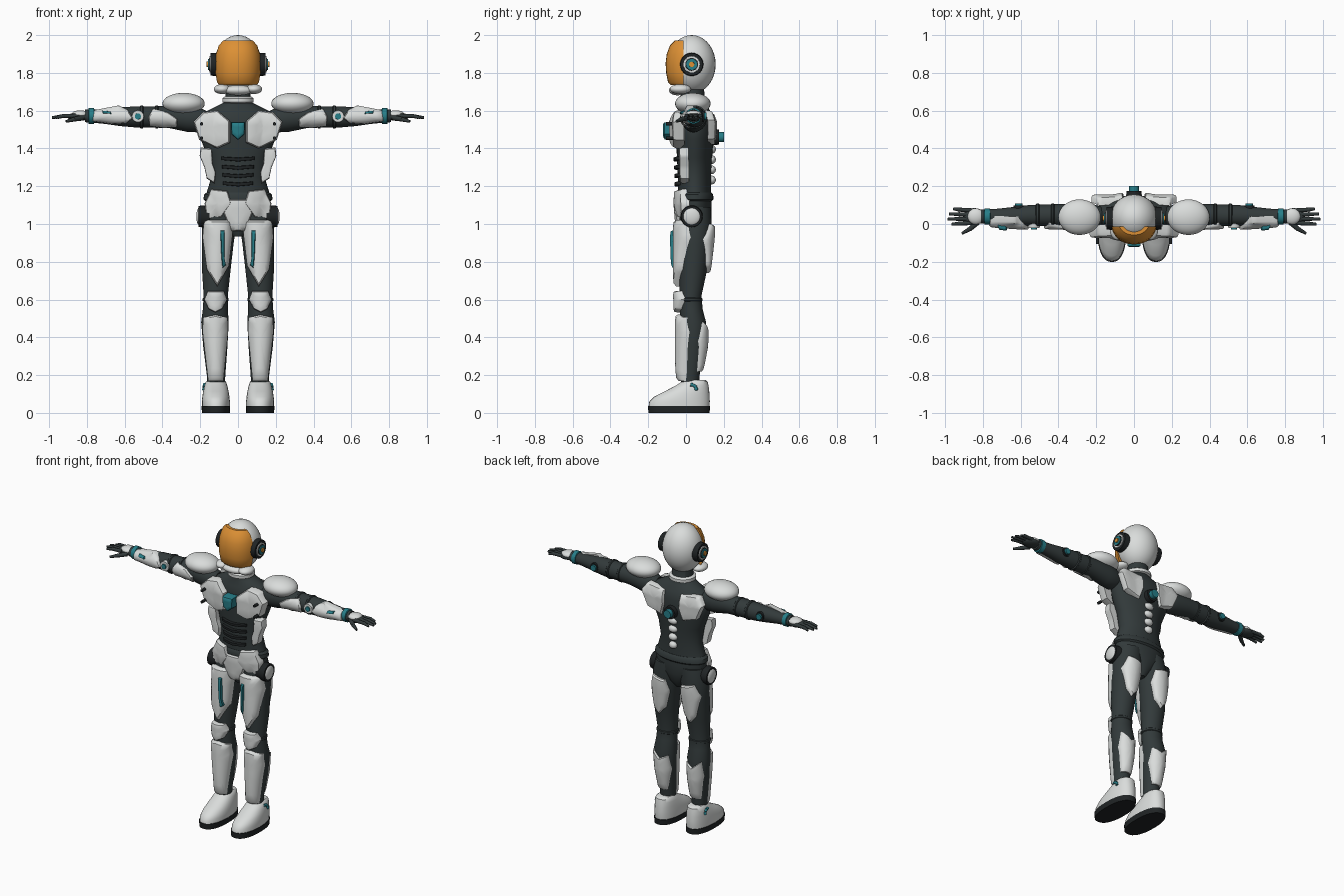
import bpy, bmesh, math
from mathutils import Vector, Matrix


def colour(name, rgb):
    m = bpy.data.materials.new(name)
    m.diffuse_color = (*rgb, 1)
    return m


WHITE = colour("shell white", (0.70, 0.72, 0.71))
DARK = colour("suit charcoal", (0.032, 0.042, 0.043))
BLACK = colour("rubber black", (0.014, 0.017, 0.018))
TEAL = colour("accent teal", (0.02, 0.21, 0.25))
ORANGE = colour("visor orange", (0.72, 0.28, 0.035))


def finish(name, bm, mat, mirror):
    bmesh.ops.recalc_face_normals(bm, faces=bm.faces)
    me = bpy.data.meshes.new(name)
    bm.to_mesh(me)
    bm.free()
    me.materials.append(mat)
    me.polygons.foreach_set("use_smooth", [True] * len(me.polygons))
    me.set_sharp_from_angle(angle=math.radians(40))
    ob = bpy.data.objects.new(name, me)
    bpy.context.collection.objects.link(ob)
    if mirror:
        ob.modifiers.new("mirror", 'MIRROR')
    return ob


def skin(bm, rings):
    for a, b in zip(rings, rings[1:]):
        for i in range(len(a)):
            j = (i + 1) % len(a)
            bm.faces.new((a[i], a[j], b[j], b[i]))


def place(axis, t, c, y):
    return (c, y, t) if axis == 'z' else (t, y, c)


# rows: position along axis, cross centre, cross radius, y centre, y radius
def loft(name, rows, mat, axis='z', mirror=False, n=36, power=1.0, cut_y=None):
    bm = bmesh.new()
    rings = []
    sq = lambda v: math.copysign(abs(v) ** power, v)
    for t, c, r, cy, ry in rows:
        rings.append([bm.verts.new(place(axis, t, c + r * sq(math.cos(a)), cy + ry * sq(math.sin(a))))
                      for a in (2 * math.pi * i / n for i in range(n))])
    skin(bm, rings)
    bm.faces.new(rings[0])
    bm.faces.new(rings[-1])
    if cut_y is not None:
        bmesh.ops.bisect_plane(bm, geom=bm.verts[:] + bm.edges[:] + bm.faces[:],
                               plane_co=(0, cut_y, 0), plane_no=(0, 1, 0), clear_outer=True)
        bmesh.ops.holes_fill(bm, edges=bm.edges[:])
    return finish(name, bm, mat, mirror)


def surface(rows, t, c, side, k):
    a, b = next(((p, q) for p, q in zip(rows, rows[1:]) if t <= q[0]), (rows[-2], rows[-1]))
    f = min(1, max(0, (t - a[0]) / (b[0] - a[0])))
    cc, r, cy, ry = [a[i] + (b[i] - a[i]) * f for i in range(1, 5)]
    return cy + side * ry * math.sqrt(max(k, 1 - ((c - cc) / r) ** 2))


# armour plate: outline in x,z laid over a lofted body on its front or back
def plate(name, rows, outline, mat, axis='z', thick=0.022, side=-1, k=0.2, mirror=True):
    pts = []
    for p, q in zip(outline, outline[1:] + outline[:1]):
        pts += [Vector(p).lerp(Vector(q), i / 6) for i in range(6)]
    mid = sum(pts, Vector((0, 0))) / len(pts)
    bm = bmesh.new()
    rings = []
    for s, d in ((1, -0.02), (1, thick * .5), (.93, thick * .9), (.7, thick), (.4, thick), (.1, thick)):
        ring = []
        for p in pts:
            x, z = mid.lerp(p, s)
            t, c = (z, x) if axis == 'z' else (x, z)
            ring.append(bm.verts.new((x, surface(rows, t, c, side, k) + side * d, z)))
        rings.append(ring)
    skin(bm, rings)
    bm.faces.new(rings[0])
    bm.faces.new(rings[-1])
    return finish(name, bm, mat, mirror)


def ball(name, centre, radii, mat, mirror=True):
    bm = bmesh.new()
    bmesh.ops.create_uvsphere(bm, u_segments=32, v_segments=18, radius=1,
                              matrix=Matrix.Translation(centre) @ Matrix.Diagonal((*radii, 1)))
    return finish(name, bm, mat, mirror)


def rod(name, p, q, r1, r2, mat, mirror=True, n=24):
    p, q = Vector(p), Vector(q)
    rot = (q - p).to_track_quat('Z', 'Y').to_matrix().to_4x4()
    bm = bmesh.new()
    bmesh.ops.create_cone(bm, cap_ends=True, segments=n, radius1=r1, radius2=r2, depth=(q - p).length,
                          matrix=Matrix.Translation((p + q) / 2) @ rot)
    return finish(name, bm, mat, mirror)


TORSO = [(.935, 0, .03, .04, .05), (.98, 0, .08, .045, .075), (1.04, 0, .15, .05, .085),
         (1.1, 0, .175, .048, .088), (1.17, 0, .165, .045, .088), (1.25, 0, .14, .045, .088),
         (1.35, 0, .158, .045, .093), (1.45, 0, .198, .048, .1), (1.54, 0, .21, .048, .103),
         (1.59, 0, .18, .045, .09), (1.625, 0, .11, .04, .07), (1.645, 0, .07, .035, .065),
         (1.73, 0, .062, .035, .06)]
LEG = [(.1, .117, .045, .025, .045), (.2, .116, .049, .022, .05), (.35, .12, .064, .035, .066),
       (.48, .122, .073, .038, .068), (.55, .12, .066, .028, .06), (.62, .118, .064, .024, .058),
       (.75, .115, .075, .037, .073), (.9, .107, .084, .046, .082), (1.0, .1, .092, .05, .086),
       (1.09, .085, .085, .05, .08)]
ARM = [(.17, 1.55, .05, .04, .05), (.21, 1.553, .068, .04, .063), (.27, 1.558, .07, .044, .066),
       (.36, 1.566, .059, .046, .061), (.45, 1.567, .056, .046, .058), (.55, 1.567, .055, .045, .056),
       (.62, 1.568, .05, .042, .05), (.72, 1.57, .038, .04, .041), (.81, 1.572, .033, .04, .036)]

# under-suit
loft("torso", TORSO, DARK)
loft("leg", LEG, DARK, mirror=True)
loft("arm", ARM, DARK, 'x', mirror=True)
loft("belt", [(1.12, 0, .17, .047, .088), (1.13, 0, .183, .047, .098), (1.155, 0, .18, .046, .098),
              (1.168, 0, .165, .046, .088)], DARK)
loft("knee_band", [(.588, .118, .062, .024, .056), (.594, .118, .069, .024, .063),
                   (.606, .118, .069, .024, .063), (.612, .118, .062, .024, .056)], DARK, mirror=True)
for x in (.42, .5):
    loft("arm_band", [(x, 1.567, .055, .046, .057), (x + .005, 1.567, .061, .046, .063),
                      (x + .015, 1.567, .061, .046, .063), (x + .02, 1.567, .055, .046, .057)],
         DARK, 'x', mirror=True)

# head
ball("helmet", (0, .03, 1.845), (.126, .127, .155), WHITE, False)
loft("visor", [(1.735, 0, .105, .03, .11), (1.75, 0, .116, .03, .125), (1.8, 0, .124, .03, .135),
               (1.85, 0, .126, .03, .138), (1.9, 0, .121, .03, .132), (1.945, 0, .107, .03, .115),
               (1.972, 0, .086, .03, .088)], ORANGE, power=.9, cut_y=-.012)
for nm, x0, x1, r, m in (("ear_pad", .1, .145, .063, BLACK), ("ear_ring", .12, .151, .046, WHITE),
                         ("ear_seal", .12, .154, .036, BLACK), ("ear_dial", .12, .159, .031, TEAL),
                         ("ear_light", .12, .166, .015, ORANGE)):
    rod(nm, (x0, .03, 1.845), (x1, .03, 1.845), r, r * .94, m)
ball("chin_guard", (0, -.045, 1.708), (.078, .045, .027), WHITE, False)
ball("jaw_guard", (.084, -.03, 1.714), (.044, .056, .026), WHITE)
loft("collar", [(1.638, 0, .07, .035, .065), (1.645, 0, .083, .035, .08), (1.665, 0, .083, .035, .08),
                (1.674, 0, .07, .035, .065)], WHITE)

# torso armour
plate("chest_plate", TORSO, [(.043, 1.545), (.11, 1.602), (.185, 1.592), (.236, 1.54), (.205, 1.445),
                             (.11, 1.4), (.043, 1.43)], WHITE, thick=.042, k=.6)
plate("chest_emblem", TORSO, [(-.037, 1.54), (.037, 1.54), (.035, 1.475), (0, 1.445), (-.035, 1.475)],
      TEAL, thick=.068, k=.6, mirror=False)
for z in (1.53, 1.455):
    rod("chest_bolt", (.193, -.06, z), (.193, -.107, z), .009, .009, BLACK)
plate("back_plate", TORSO, [(.06, 1.585), (.19, 1.6), (.225, 1.55), (.18, 1.45), (.08, 1.42), (.055, 1.5)],
      WHITE, thick=.02, side=1, k=.75)
rod("back_socket", (0, .12, 1.46), (0, .175, 1.46), .043, .04, BLACK, False)
rod("back_light", (0, .12, 1.46), (0, .2, 1.46), .03, .026, TEAL, False)
for i in range(4):
    ball("spine_stud", (0, .136, 1.395 - .054 * i), (.034 - .002 * i, .022, .023), WHITE, False)
for i in range(4):
    z = 1.345 - .044 * i
    w = .088 - .003 * i
    plate("belly_rib", TORSO, [(-w, z + .012), (0, z + .006), (w, z + .012), (w, z - .006),
                               (0, z - .014), (-w, z - .006)], BLACK, thick=.018, mirror=False)
plate("waist_plate", TORSO, [(.14, 1.4), (.198, 1.405), (.203, 1.36), (.178, 1.3), (.165, 1.24), (.125, 1.215),
                             (.118, 1.27), (.135, 1.32)], WHITE, thick=.03, k=.3)
plate("hip_plate", TORSO, [(.055, 1.175), (.14, 1.185), (.177, 1.11), (.166, 1.025), (.09, 1.035),
                           (.035, 1.11)], WHITE, thick=.03, k=.3)
plate("pelvis_plate", TORSO, [(-.055, 1.13), (.055, 1.13), (.077, 1.06), (.037, .962), (-.037, .962),
                              (-.077, 1.06)], WHITE, thick=.026, k=.5, mirror=False)
rod("hip_socket", (.15, .03, 1.04), (.21, .03, 1.04), .06, .056, BLACK)
ball("hip_cap", (.203, .03, 1.04), (.018, .048, .048), WHITE)

# leg armour
plate("thigh_plate", LEG, [(.18, 1.02), (.04, 1.02), (.028, .95), (.048, .78), (.11, .67), (.165, .76),
                           (.188, .93)], WHITE, thick=.034)
plate("thigh_stripe", LEG, [(.094, .97), (.072, .97), (.072, .82), (.064, .78), (.082, .765), (.088, .82)],
      TEAL, thick=.05)
plate("knee_plate", LEG, [(.075, .645), (.16, .645), (.178, .6), (.155, .55), (.12, .532), (.085, .55),
                          (.058, .6)], WHITE, thick=.034, k=.3)
plate("shin_plate", LEG, [(.055, .505), (.12, .52), (.185, .505), (.188, .43), (.158, .17), (.077, .17),
                          (.052, .43)], WHITE, thick=.028)
plate("thigh_back_plate", LEG, [(.06, .98), (.15, 1.0), (.178, .92), (.15, .78), (.115, .74), (.07, .79),
                                (.045, .9)], WHITE, thick=.022, side=1)
plate("calf_plate", LEG, [(.07, .46), (.12, .435), (.175, .48), (.18, .38), (.155, .22), (.085, .22),
                          (.06, .36)], WHITE, thick=.016, side=1)

# boots
loft("boot_sole", [(0, .117, .074, -.037, .162), (.036, .117, .076, -.037, .164)], BLACK, mirror=True, power=.85)
loft("boot", [(.034, .117, .074, -.037, .161), (.06, .117, .074, -.034, .16), (.085, .117, .072, -.022, .147),
              (.115, .117, .067, .006, .117), (.145, .117, .06, .033, .086), (.165, .117, .053, .046, .069),
              (.174, .117, .043, .046, .057)], WHITE, mirror=True, power=.9)
for i in range(3):
    a, b = [math.radians(100 - 35 * k) for k in (i, i + 1)]
    p, q = [(.177 + .004 * (1 - math.sin(g)), .028 + .028 * math.cos(g), .122 + .028 * math.sin(g)) for g in (a, b)]
    rod("boot_accent", p, q, .009, .009, TEAL, n=10)

# arm armour
ball("shoulder_pad", (.288, .036, 1.637), (.112, .094, .057), WHITE)
plate("upper_arm_plate", ARM, [(.32, 1.555), (.37, 1.59), (.45, 1.61), (.475, 1.565), (.465, 1.52),
                               (.39, 1.508), (.325, 1.515)], WHITE, 'x', thick=.016)
plate("forearm_plate", ARM, [(.555, 1.56), (.585, 1.605), (.63, 1.628), (.76, 1.603), (.77, 1.545),
                             (.67, 1.53), (.59, 1.535)], WHITE, 'x', thick=.02)
plate("forearm_stripe", ARM, [(.67, 1.583), (.677, 1.596), (.72, 1.6), (.715, 1.586)], TEAL, 'x', thick=.034)
rod("elbow_disc", (.53, .02, 1.57), (.53, -.021, 1.57), .034, .031, WHITE)
rod("elbow_light", (.53, .02, 1.57), (.53, -.028, 1.57), .018, .016, TEAL)
rod("forearm_socket", (.61, .06, 1.57), (.61, .098, 1.57), .03, .028, BLACK)
rod("forearm_light", (.61, .06, 1.57), (.61, .109, 1.57), .021, .019, TEAL)
loft("wrist_cuff", [(.76, 1.572, .034, .04, .034), (.763, 1.572, .042, .04, .042),
                    (.79, 1.572, .042, .04, .042), (.793, 1.572, .034, .04, .034)], TEAL, 'x', mirror=True)

# hands
ball("palm", (.845, .04, 1.568), (.06, .044, .022), DARK)
ball("hand_cover", (.836, .04, 1.58), (.045, .042, .022), WHITE)
for i, end in enumerate((.955, .978, .985, .965)):
    y0, y1 = .072 - .022 * i, .08 - .027 * i
    knuckle = (.925, (y0 + y1) / 2, 1.572)
    rod("finger_base", (.86, y0, 1.572), knuckle, .012, .0105, DARK, n=12)
    ball("finger_knuckle", knuckle, (.0115, .0115, .0115), DARK)
    rod("finger_tip", knuckle, (end, y1, 1.563), .0105, .007, DARK, n=12)
rod("thumb_base", (.825, .01, 1.562), (.87, -.028, 1.554), .014, .012, DARK, n=12)
rod("thumb_tip", (.868, -.026, 1.554), (.91, -.05, 1.543), .012, .007, DARK, n=12)
